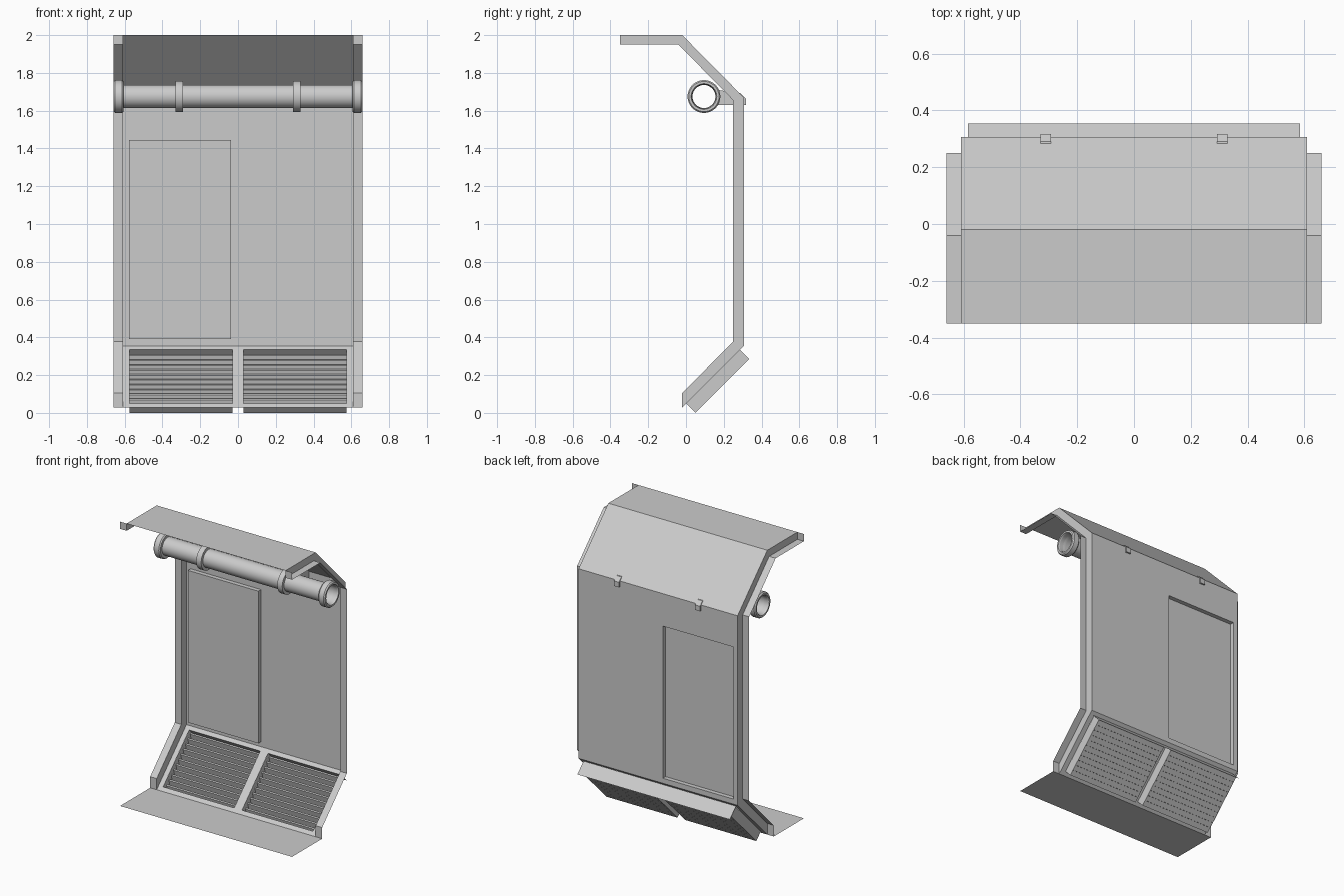
import bpy, bmesh, math
from mathutils import Vector

if "Cube" in bpy.data.objects:
    bpy.data.objects.remove(bpy.data.objects["Cube"])

W, E = 0.61, 0.66   # half width of recessed panel / whole module
OUT = [(-0.35, 2.0), (-0.02, 2.0), (0.306, 1.67), (0.306, 0.355), (-0.02, 0.028)]
INN = [(-0.35, 1.95), (-0.04, 1.95), (0.25, 1.655), (0.25, 0.378), (-0.02, 0.105)]


def make(name, quads, weld=True):
    bm = bmesh.new()
    for q in quads:
        bm.faces.new([bm.verts.new(p) for p in q])
    if weld:
        bmesh.ops.remove_doubles(bm, verts=bm.verts, dist=1e-5)
        bmesh.ops.recalc_face_normals(bm, faces=bm.faces)
    me = bpy.data.meshes.new(name)
    bm.to_mesh(me)
    bm.free()
    ob = bpy.data.objects.new(name, me)
    bpy.context.collection.objects.link(ob)
    return ob


def strip(x0, pa, x1, pb):
    """Quads joining two profiles standing at x0 and x1."""
    return [[(x0, *pa[i]), (x0, *pa[i + 1]), (x1, *pb[i + 1]), (x1, *pb[i])]
            for i in range(len(pa) - 1)]


def holed(xs, ts, a, b, holes):
    """Flat sheet from profile point a to b, split at xs and ts, with cells left open."""
    a, b = Vector(a), Vector(b)
    L = (b - a).length
    P = lambda x, t: (x, *(a + (b - a) * t / L))
    return [[P(xs[i], ts[j]), P(xs[i + 1], ts[j]), P(xs[i + 1], ts[j + 1]), P(xs[i], ts[j + 1])]
            for i in range(len(xs) - 1) for j in range(len(ts) - 1) if (i, j) not in holes]


def prism(x0, x1, poly):
    n = len(poly)
    q = strip(x0, poly + poly[:1], x1, poly + poly[:1])
    return q + [[(x0, *p) for p in poly], [(x1, *p) for p in reversed(poly)]]


# Ceiling and upper slope
make("ceiling", strip(-W, OUT[:3], W, OUT[:3]))

# Back wall with a door panel pushed forward
DX0, DX1, DZ0, DZ1, DY = -0.577, -0.037, 0.39, 1.445, 0.276
top, bot = OUT[2][1], OUT[3][1]
wall = holed([-W, DX0, DX1, W], [0, DZ0 - bot, DZ1 - bot, top - bot], OUT[3], OUT[2], {(1, 1)})
ring = [(DX0, DZ0), (DX1, DZ0), (DX1, DZ1), (DX0, DZ1)]
for i in range(4):
    (xa, za), (xb, zb) = ring[i], ring[(i + 1) % 4]
    wall.append([(xa, 0.306, za), (xb, 0.306, zb), (xb, DY, zb), (xa, DY, za)])
wall.append([(x, DY, z) for x, z in ring])
make("back_wall", wall)

# Lower slope with two vent openings
V0, V1, S0, S1 = 0.03, 0.575, 0.03, 0.433
slope_len = (Vector(OUT[3]) - Vector(OUT[4])).length
make("vent_frame", holed([-W, -V1, -V0, V0, V1, W], [0, S0, S1, slope_len],
                         OUT[4], OUT[3], {(1, 1), (3, 1)}))

# Side ribs: raised strip, step wall and end caps
for name, s in (("left_rib", -1), ("right_rib", 1)):
    q = strip(s * W, INN, s * E, INN) + strip(s * W, OUT, s * W, INN)
    for k in (0, 4):
        y, zo, zi = OUT[k][0], OUT[k][1], INN[k][1]
        q.append([(s * W, y, zo), (s * E, y, zo), (s * E, y, zi), (s * W, y, zi)])
    make(name, q)

# Floor lip
make("floor", [[(-E, -0.35, 0.028), (E, -0.35, 0.028), (E, -0.02, 0.028), (-E, -0.02, 0.028)]])

# Vents: duct walls and slats, in slope coordinates (along, depth)
r = math.sqrt(0.5)


def sl(t, d):
    return (OUT[4][0] + (t + d) * r, OUT[4][1] + (t - d) * r)


D = 0.069
N = 11
for name, s in (("left_vent", -1), ("right_vent", 1)):
    box = [sl(S0, 0), sl(S0, D), sl(S1, D), sl(S1, 0)]
    a, b = s * V0, s * V1
    q = strip(a, box, b, box)[::2]
    q += [[(x, *p) for p in box] for x in (a, b)]
    make(name + "_duct", q)
    slats = []
    step = (S1 - S0) / N
    for i in range(N):
        t = S0 + i * step
        slats += prism(a, b, [sl(t, D), sl(t + step * 0.98, D), sl(t + step * 0.85, 0.03),
                              sl(t + step * 0.6, 0.03)])
    make(name + "_slats", slats)

# Thin plate above both vents
plate = [sl(S1 + 0.002, 0.0), sl(S1 + 0.002, 0.095)]
make("vent_top_plate", strip(-0.585, plate, 0.585, plate))

# Pipe, collars and clamp rings, lathed around the x axis
PY, PZ, SEG = 0.095, 1.675, 32


def lathe(name, prof, closed=True):
    q = []
    pts = prof + prof[:1] if closed else prof
    for i in range(SEG):
        a0, a1 = (2 * math.pi * k / SEG for k in (i, i + 1))
        P = lambda p, a: (p[0], PY + p[1] * math.cos(a), PZ + p[1] * math.sin(a))
        for u, v in zip(pts, pts[1:]):
            q.append([P(u, a0), P(v, a0), P(v, a1), P(u, a1)])
    ob = make(name, q)
    bpy.ops.object.select_all(action='DESELECT')
    bpy.context.view_layer.objects.active = ob
    ob.select_set(True)
    bpy.ops.object.shade_smooth_by_angle(angle=math.radians(35))


lathe("pipe", [(-0.65, 0.062), (0.65, 0.062)], False)
for side, s in (("left", -1), ("right", 1)):
    lathe(side + "_collar", [(s * x, rad) for x, rad in
          [(0.606, 0.061), (0.606, 0.08), (0.614, 0.087), (0.65, 0.087),
           (0.658, 0.08), (0.658, 0.068), (0.64, 0.063)]])
    lathe(side + "_clamp_ring", [(s * x, rad) for x, rad in
          [(0.292, 0.061), (0.292, 0.082), (0.33, 0.082), (0.33, 0.061)]])
    # Bracket arm running through the wall
    make(side + "_bracket", prism(s * 0.292, s * 0.33,
         [(0.165, 1.63), (0.317, 1.63), (0.317, 1.665), (0.29, 1.692), (0.165, 1.71)]))
